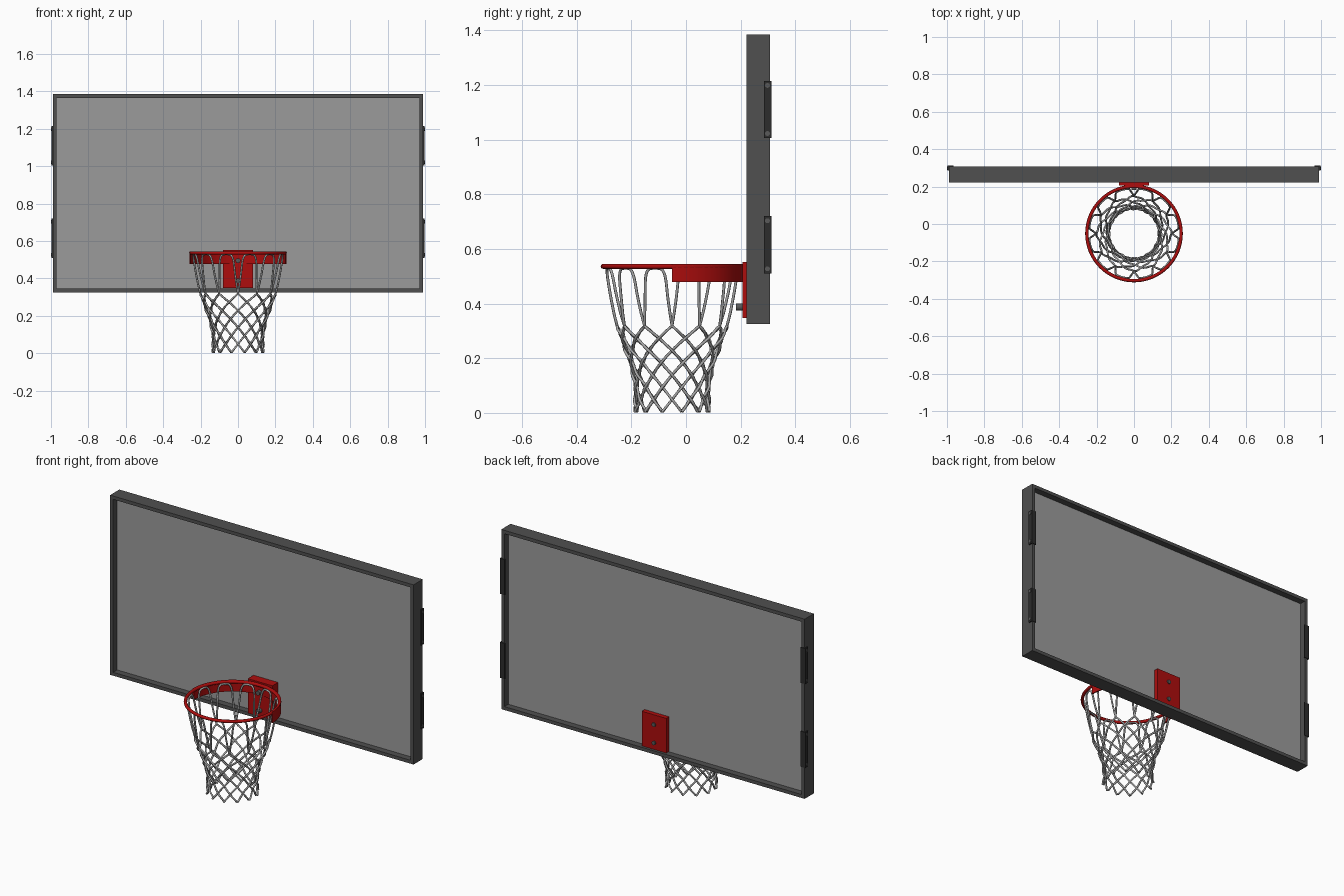
import bpy, bmesh, math
from mathutils import Vector

if "Cube" in bpy.data.objects:
    bpy.data.objects.remove(bpy.data.objects["Cube"])

CY = -0.051          # hoop centre in y
ZB, ZT = 0.325, 1.385  # backboard bottom and top


def material(name, r, g, b):
    m = bpy.data.materials.new(name)
    m.diffuse_color = (r, g, b, 1)
    m.use_nodes = True
    m.node_tree.nodes["Principled BSDF"].inputs["Base Color"].default_value = m.diffuse_color
    return m


GLASS = material("board grey", 0.33, 0.33, 0.33)
FRAME = material("frame dark grey", 0.08, 0.08, 0.08)
BRACKET = material("bracket black", 0.025, 0.025, 0.025)
RED = material("hoop red", 0.42, 0.004, 0.004)
CORD = material("net grey", 0.38, 0.38, 0.38)
STEEL = material("bolt grey", 0.10, 0.10, 0.10)


def finish(name, bm, mat, smooth=False):
    bmesh.ops.recalc_face_normals(bm, faces=bm.faces[:])
    me = bpy.data.meshes.new(name)
    bm.to_mesh(me)
    bm.free()
    ob = bpy.data.objects.new(name, me)
    bpy.context.collection.objects.link(ob)
    me.materials.append(mat)
    if smooth:
        bpy.ops.object.select_all(action='DESELECT')
        ob.select_set(True)
        bpy.context.view_layer.objects.active = ob
        bpy.ops.object.shade_smooth_by_angle(angle=math.radians(40))
    return ob


def box(name, x0, x1, y0, y1, z0, z1, mat):
    bm = bmesh.new()
    bmesh.ops.create_cube(bm, size=1)
    for v in bm.verts:
        v.co = Vector(((x0 + x1) / 2 + v.co.x * (x1 - x0),
                       (y0 + y1) / 2 + v.co.y * (y1 - y0),
                       (z0 + z1) / 2 + v.co.z * (z1 - z0)))
    return finish(name, bm, mat)


def bolt(name, loc, axis, r, length, mat):
    bpy.ops.mesh.primitive_cylinder_add(
        vertices=16, radius=r, depth=length, location=loc,
        rotation=Vector(axis).to_track_quat('Z', 'Y').to_euler())
    ob = bpy.context.object
    ob.name = name
    ob.data.materials.append(mat)
    bpy.ops.object.shade_smooth_by_angle(angle=math.radians(40))


def sweep(name, profile, a0, a1, n, mat, closed):
    """Turn a closed (radius, z) profile about the hoop axis."""
    bm = bmesh.new()
    rings = []
    for i in range(n if closed else n + 1):
        a = a0 + (a1 - a0) * i / n
        rings.append([bm.verts.new((r * math.cos(a), CY + r * math.sin(a), z))
                      for r, z in profile])
    k = len(profile)
    for i in range(n):
        p, q = rings[i], rings[(i + 1) % len(rings)]
        for j in range(k):
            bm.faces.new((p[j], p[(j + 1) % k], q[(j + 1) % k], q[j]))
    if not closed:
        bm.faces.new(rings[0])
        bm.faces.new(rings[-1])
    return finish(name, bm, mat, True)


# Backboard pane and mitred frame
box("board_pane", -0.972, 0.972, 0.259, 0.271, ZB + 0.018, ZT - 0.018, GLASS)
bm = bmesh.new()
corners = []
for sx, sz in ((-1, -1), (1, -1), (1, 1), (-1, 1)):
    corners.append([bm.verts.new((sx * (0.99 - t), y, (ZB + ZT) / 2 + sz * ((ZT - ZB) / 2 - t)))
                    for t, y in ((0, 0.222), (0, 0.308), (0.02, 0.308), (0.02, 0.222))])
for i in range(4):
    p, q = corners[i], corners[(i + 1) % 4]
    for j in range(4):
        bm.faces.new((p[j], p[(j + 1) % 4], q[(j + 1) % 4], q[j]))
finish("board_frame", bm, FRAME)

# Four angle brackets on the rear edges, two bolts each
for side, s in (("left", -1), ("right", 1)):
    for level, z in (("lower", 0.615), ("upper", 1.11)):
        n = f"{side}_{level}_bracket"
        xs = sorted((s * 0.988, s * 0.997))
        box(n + "_side", *xs, 0.286, 0.312, z - 0.105, z + 0.105, BRACKET)
        xs = sorted((s * 0.965, s * 0.997))
        box(n + "_back", *xs, 0.306, 0.312, z - 0.105, z + 0.105, BRACKET)
        for k in (-1, 1):
            bolt(n + "_bolt", (s * 0.996, 0.298, z + k * 0.088), (1, 0, 0), 0.009, 0.008, STEEL)

# Mounting plates either side of the pane, with through bolts
box("front_mount_plate", -0.08, 0.08, 0.206, 0.26, 0.348, 0.552, RED)
box("back_mount_plate", -0.08, 0.08, 0.27, 0.298, 0.348, 0.552, RED)
for z in (0.387, 0.495):
    bolt("front_mount_bolt", (0, 0.196, z), (0, 1, 0), 0.013, 0.026, STEEL)
    bolt("back_mount_bolt", (0, 0.299, z), (0, 1, 0), 0.012, 0.01, STEEL)

# Hoop ring and the half-round band behind it
tube = [(0.252 + 0.009 * math.cos(2 * math.pi * i / 12),
         0.536 + 0.009 * math.sin(2 * math.pi * i / 12)) for i in range(12)]
sweep("hoop_ring", tube, 0, 2 * math.pi, 64, RED, True)
sweep("hoop_band", [(0.253, 0.478), (0.260, 0.478), (0.260, 0.544), (0.253, 0.544)],
      0, math.pi, 40, RED, False)

# Net: twelve loops whose legs cross into a diamond mesh
PROFILE = [(0.0, 0.137), (0.06, 0.133), (0.12, 0.138), (0.18, 0.152), (0.24, 0.173),
           (0.30, 0.196), (0.36, 0.212), (0.44, 0.228), (0.50, 0.238), (0.54, 0.243)]
LOOPS, ROWS, Z1, ZTOP = 12, 7, 0.318, 0.53
HALF = math.pi / LOOPS


def net_radius(z):
    for (za, ra), (zb, rb) in zip(PROFILE, PROFILE[1:]):
        if z <= zb:
            return ra + (rb - ra) * (z - za) / (zb - za)
    return PROFILE[-1][1]


def leg(centre, s):
    """Points of one loop leg from the top of its arch to the net's hem."""
    pts = []
    for i in range(15):                     # rounded arch, then a spreading leg
        t = i / 14
        z = ZTOP - (ZTOP - Z1) * t ** 1.7
        width = 0.62 * math.sqrt(1 - (1 - min(1, t / 0.5)) ** 2) + 0.38 * t ** 3
        pts.append((centre + s * HALF * width, z, 0))
    steps = ROWS * 4
    for i in range(1, steps + 1):           # weave over and under down to the hem
        t = i / steps
        z = Z1 + (0.004 - Z1) * t
        off = 0.004 * s * math.cos(math.pi * ROWS * t)
        pts.append((centre + s * HALF * (1 + ROWS * t), z, off))
    return [((net_radius(z) + o) * math.cos(a), CY + (net_radius(z) + o) * math.sin(a), z)
            for a, z, o in pts]


curve = bpy.data.curves.new("net", 'CURVE')
curve.dimensions = '3D'
curve.bevel_depth = 0.0054
curve.bevel_resolution = 1
curve.use_fill_caps = True
for i in range(LOOPS):
    c = 2 * math.pi * (i + 0.5) / LOOPS
    path = leg(c, -1)[::-1] + leg(c, 1)[1:]
    sp = curve.splines.new('POLY')
    sp.points.add(len(path) - 1)
    for p, co in zip(sp.points, path):
        p.co = (*co, 1)
    sp.use_smooth = True
curve.materials.append(CORD)
net = bpy.data.objects.new("net", curve)
bpy.context.collection.objects.link(net)
bpy.ops.object.select_all(action='DESELECT')
net.select_set(True)
bpy.context.view_layer.objects.active = net
bpy.ops.object.convert(target='MESH')
